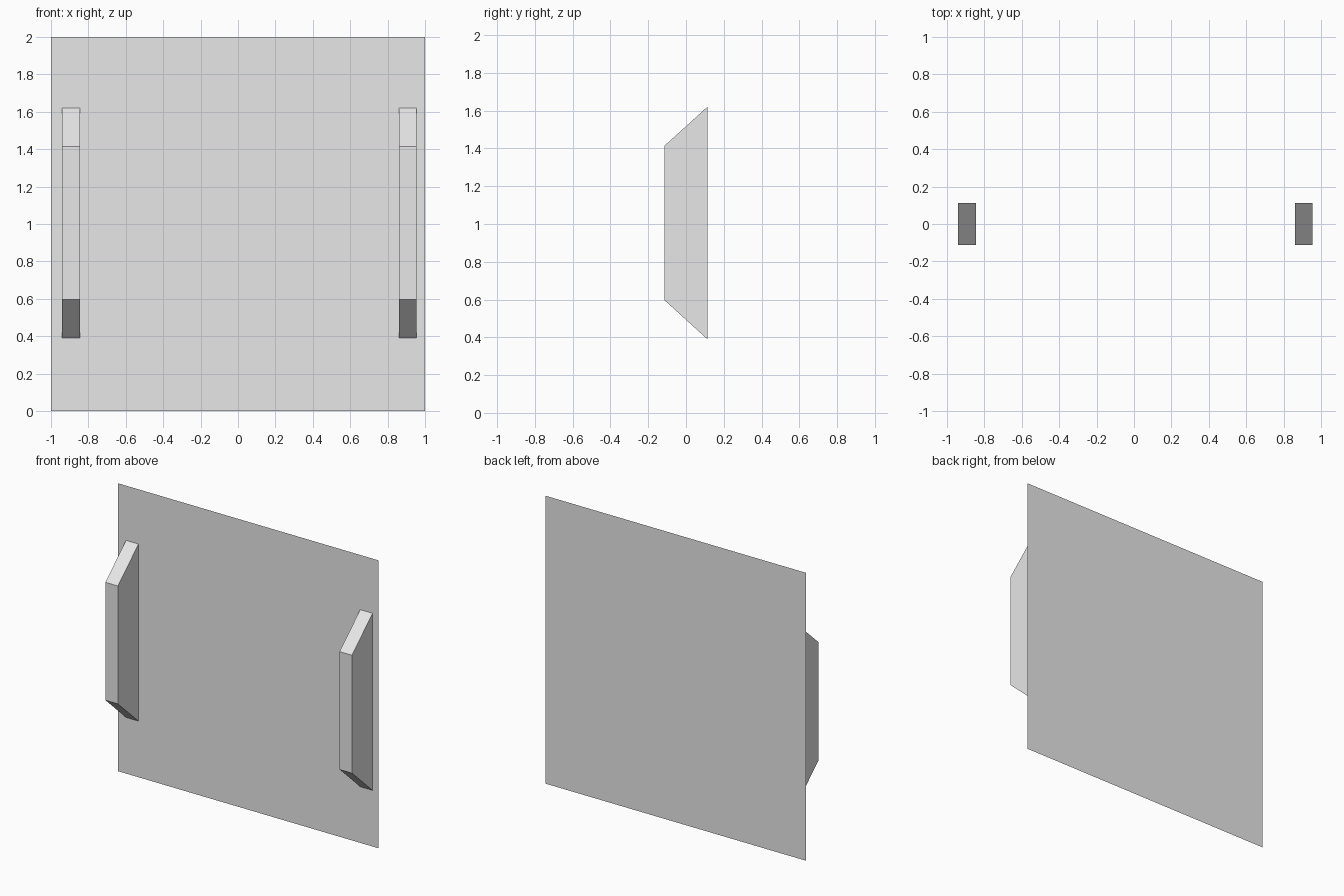
import bpy

if "Cube" in bpy.data.objects:
    bpy.data.objects.remove(bpy.data.objects["Cube"])

grey = bpy.data.materials.new("light_grey")
grey.diffuse_color = (0.8, 0.8, 0.8, 1)
grey.use_nodes = True
grey.node_tree.nodes["Principled BSDF"].inputs["Base Color"].default_value = grey.diffuse_color

BACK, FRONT = 0.113, -0.113


def add_mesh(name, verts, faces):
    mesh = bpy.data.meshes.new(name)
    mesh.from_pydata(verts, [], faces)
    mesh.materials.append(grey)
    obj = bpy.data.objects.new(name, mesh)
    bpy.context.collection.objects.link(obj)
    return obj


# Flat sheet panel at the back
add_mesh("panel", [(-1, BACK, 0), (1, BACK, 0), (1, BACK, 2), (-1, BACK, 2)], [(0, 1, 2, 3)])

# Bracket profile (y, z): sloped top and bottom, open where it meets the panel
profile = [(BACK, 0.39), (FRONT, 0.596), (FRONT, 1.415), (BACK, 1.62)]


def add_bracket(name, x0, x1):
    verts = [(x, y, z) for x in (x0, x1) for y, z in profile]
    sides = [(0, 3, 2, 1), (4, 5, 6, 7)]
    edges = [(i, i + 1, i + 5, i + 4) for i in range(3)]
    return add_mesh(name, verts, sides + edges)


# Left and right brackets
add_bracket("left_bracket", -0.94, -0.844)
add_bracket("right_bracket", 0.86, 0.955)
